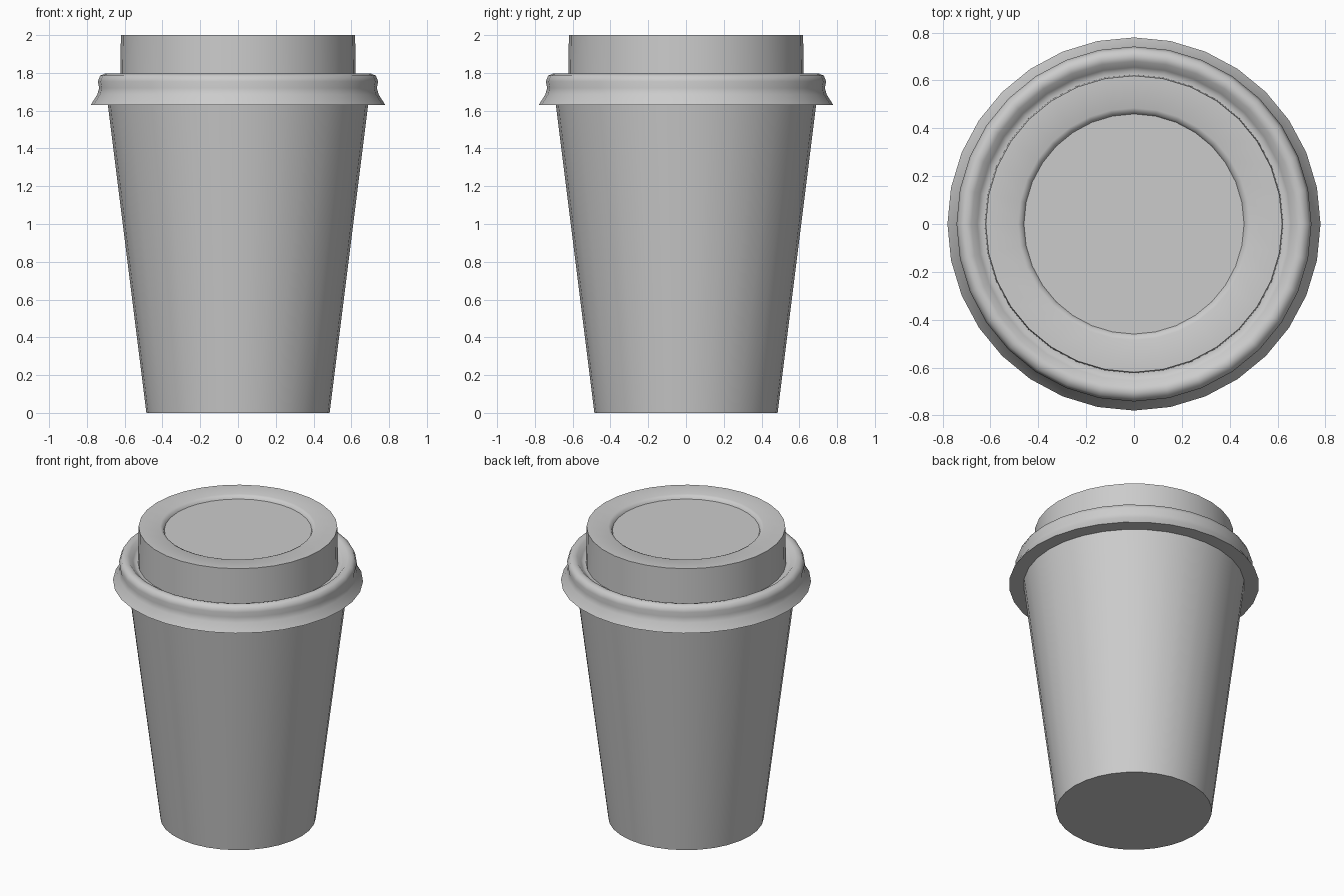
import bpy
import bmesh
import math

cube = bpy.data.objects.get("Cube")
if cube:
    bpy.data.objects.remove(cube, do_unlink=True)

SIDES = 32

# One plain grey for cup and lid
grey = bpy.data.materials.new("plain_grey")
grey.use_nodes = True
colour = (0.6, 0.6, 0.6, 1)
grey.diffuse_color = colour
grey.node_tree.nodes["Principled BSDF"].inputs["Base Color"].default_value = colour


def lathe(name, profile, sharp_angle):
    """Turn (radius, height) points about z; a zero radius closes the end."""
    bm = bmesh.new()
    verts = [bm.verts.new((r, 0, z)) for r, z in profile]
    edges = [bm.edges.new(pair) for pair in zip(verts, verts[1:])]
    bmesh.ops.spin(bm, geom=verts + edges, cent=(0, 0, 0), axis=(0, 0, 1),
                   angle=math.tau, steps=SIDES, use_merge=True)
    bmesh.ops.remove_doubles(bm, verts=bm.verts, dist=0.0005)
    bmesh.ops.recalc_face_normals(bm, faces=bm.faces)
    mesh = bpy.data.meshes.new(name)
    bm.to_mesh(mesh)
    bm.free()
    mesh.materials.append(grey)
    obj = bpy.data.objects.new(name, mesh)
    bpy.context.collection.objects.link(obj)
    bpy.ops.object.select_all(action="DESELECT")
    obj.select_set(True)
    bpy.context.view_layer.objects.active = obj
    bpy.ops.object.shade_smooth_by_angle(angle=math.radians(sharp_angle))
    return obj


# Tapered cup with a flat base, closed under the lid
lathe("cup", [(0, 0), (0.485, 0), (0.69, 1.64), (0, 1.64)], 40)

# Lid: flared skirt, rolled rim, gutter, raised wall and sunken top
lathe("lid", [
    (0, 1.63), (0.78, 1.63),
    (0.745, 1.685), (0.735, 1.72), (0.742, 1.755),
    (0.73, 1.785), (0.705, 1.796), (0.68, 1.79),
    (0.655, 1.762), (0.64, 1.752), (0.624, 1.752),
    (0.62, 2.0), (0.485, 2.0), (0.468, 1.992), (0.46, 1.976),
    (0, 1.976),
], 50)
